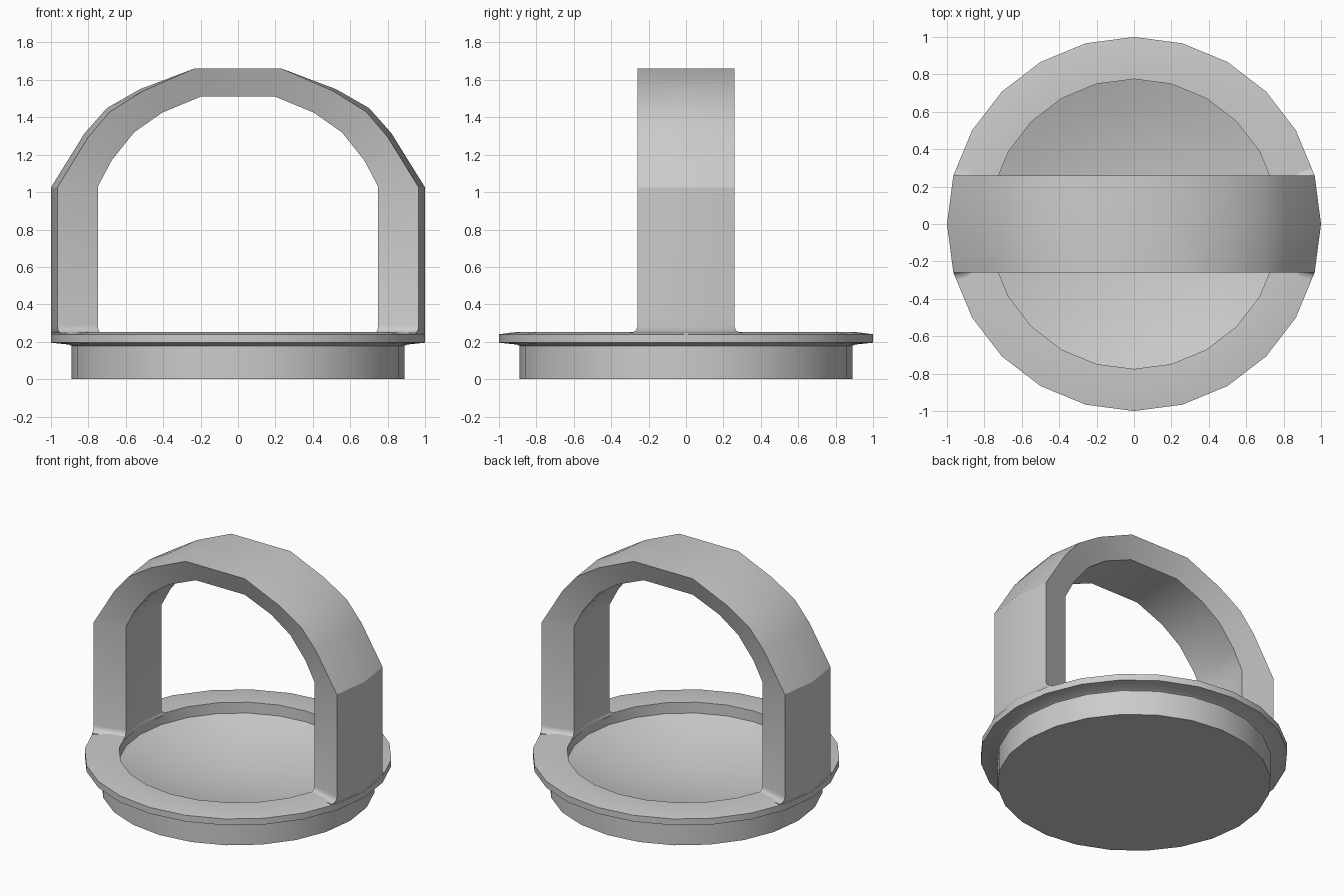
import bpy, bmesh
from math import sin, cos, radians, degrees, pi

if "Cube" in bpy.data.objects:
    bpy.data.objects.remove(bpy.data.objects["Cube"])

SIDES = 24
STEP = 2 * pi / SIDES


def finish(bm, name, angle=30):
    bmesh.ops.recalc_face_normals(bm, faces=bm.faces)
    mesh = bpy.data.meshes.new(name)
    bm.to_mesh(mesh)
    bm.free()
    obj = bpy.data.objects.new(name, mesh)
    bpy.context.collection.objects.link(obj)
    bpy.ops.object.select_all(action='DESELECT')
    obj.select_set(True)
    bpy.context.view_layer.objects.active = obj
    bpy.ops.object.shade_smooth_by_angle(angle=radians(angle))
    return obj


def skin(bm, loops):
    """Bridge successive closed loops of points with quads."""
    rows = [[bm.verts.new(p) for p in loop] for loop in loops]
    n = len(rows[0])
    for a, b in zip(rows, rows[1:]):
        for i in range(n):
            j = (i + 1) % n
            bm.faces.new((a[i], a[j], b[j], b[i]))
    return rows


def on_polygon(r, a):
    """Point on the 24-sided outline of radius r at angle a."""
    rr = r * cos(STEP / 2) / cos((a % STEP) - STEP / 2)
    return rr * cos(a), rr * sin(a)


# Base: turned foot, flange and shallow dish
profile = [(0.89, 0), (0.89, 0.178), (0.905, 0.185), (1.0, 0.195), (1.0, 0.24),
           (0.9, 0.253), (0.775, 0.253), (0.775, 0.175)]
profile += [(0.775 * k / 6, 0.03 + 0.145 * (k / 6) ** 2) for k in (5, 4, 3, 2, 1)]
bm = bmesh.new()
rows = skin(bm, [[(r * cos(i * STEP), r * sin(i * STEP), z) for i in range(SIDES)]
                 for r, z in profile])
bm.faces.new(rows[0])
centre = bm.verts.new((0, 0, 0.03))
for i in range(SIDES):
    bm.faces.new((rows[-1][i], rows[-1][(i + 1) % SIDES], centre))
finish(bm, "dished_base")

# Handle: ring-sector legs with flared feet, bridged by a faceted arch
half = []
fillet = 0.04
for k in range(-1, 5):
    t = max(k, 0) / 4 * pi / 2
    d = fillet * (1 - sin(t))
    z = 0.238 if k < 0 else 0.248 + fillet * (1 - cos(t))
    ao, ai = STEP + d, STEP + d / 0.775
    (xo, yo), (xi, yi) = on_polygon(1, ao), on_polygon(0.775, ai)
    half.append([(xo, -yo, z), (1, 0, z), (xo, yo, z),
                 (xi, yi, z), (0.775, 0, z), (xi, -yi, z)])

outer_mid = [(1, 1.025), (0.82, 1.315), (0.70, 1.45), (0.525, 1.55), (0.235, 1.66)]
outer_edge = [(0.966, 1.025), (0.80, 1.295), (0.685, 1.43), (0.51, 1.54), (0.235, 1.66)]
inner = [(0.749, 1.03), (0.675, 1.17), (0.555, 1.32), (0.405, 1.425), (0.195, 1.512)]
yo, yi = 0.259, 0.2
for k, ((mx, mz), (ex, ez), (ix, iz)) in enumerate(zip(outer_mid, outer_edge, inner)):
    push = 0.026 * (1 - k / 4)
    half.append([(ex, -yo, ez), (mx, 0, mz), (ex, yo, ez),
                 (ix, yi, iz), (ix + push, 0, iz), (ix, -yi, iz)])

mirrored = [[(-x, y, z) for x, y, z in s] for s in reversed(half)]
bm = bmesh.new()
rows = skin(bm, half + mirrored)
bm.faces.new(rows[0])
bm.faces.new(rows[-1])
finish(bm, "arched_handle")
